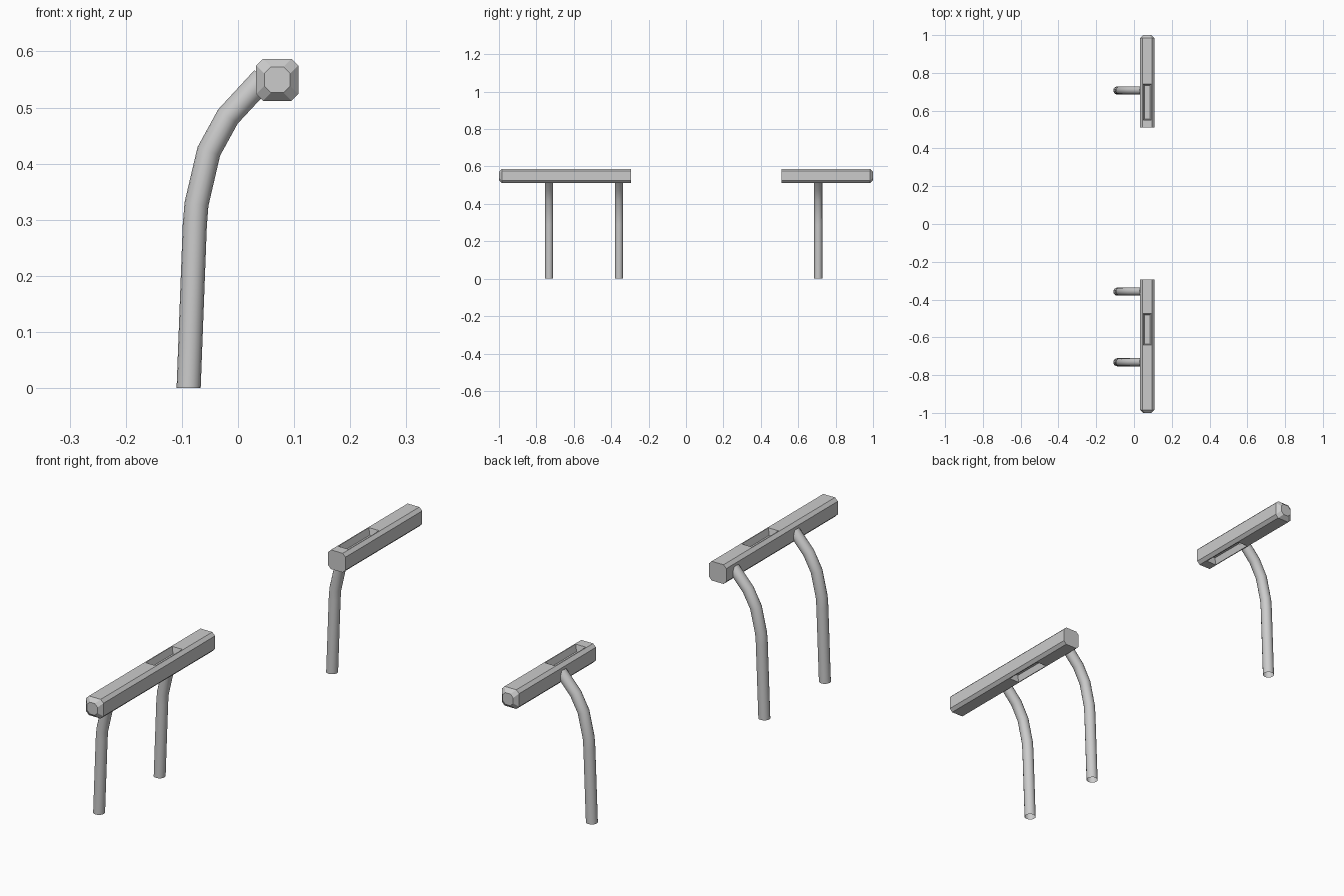
import bpy, bmesh, math
from mathutils import Vector

if "Cube" in bpy.data.objects:
    bpy.data.objects.remove(bpy.data.objects["Cube"])

CX, CZ, HALF = 0.07, 0.5495, 0.0375   # rail centre line and half thickness


def loft(name, rings, caps=True, smooth=False):
    bm = bmesh.new()
    loops = [[bm.verts.new(p) for p in ring] for ring in rings]
    for a, b in zip(loops, loops[1:]):
        n = len(a)
        for i in range(n):
            bm.faces.new((a[i], a[(i + 1) % n], b[(i + 1) % n], b[i]))
    if caps:
        bm.faces.new(loops[0])
        bm.faces.new(loops[-1])
    bmesh.ops.recalc_face_normals(bm, faces=bm.faces)
    mesh = bpy.data.meshes.new(name)
    bm.to_mesh(mesh)
    bm.free()
    for p in mesh.polygons:
        p.use_smooth = smooth
    obj = bpy.data.objects.new(name, mesh)
    bpy.context.collection.objects.link(obj)
    return obj


def octagon(y, h, c):
    k = h - c
    pts = [(h, -k), (h, k), (k, h), (-k, h), (-h, k), (-h, -k), (-k, -h), (k, -h)]
    return [(CX + x, y, CZ + z) for x, z in pts]


def rectangle(y0, y1, hx, z):
    return [(CX - hx, y0, z), (CX + hx, y0, z), (CX + hx, y1, z), (CX - hx, y1, z)]


def rail(name, inner_y, outer_y, slot0, slot1):
    # octagonal bar, plain at the inner end and chamfered at the outer end
    s = 1 if outer_y > inner_y else -1
    bar = loft(name, [octagon(inner_y, HALF, 0.012),
                      octagon(outer_y - s * 0.016, HALF, 0.012),
                      octagon(outer_y, 0.023, 0.012)])
    # tapered pockets in the top and the underside
    for d in (1, -1):
        cutter = loft("slot_cutter", [
            rectangle(slot0 + 0.006, slot1 - 0.006, 0.014, CZ + d * (HALF - 0.025)),
            rectangle(slot0, slot1, 0.022, CZ + d * HALF),
            rectangle(slot0, slot1, 0.022, CZ + d * (HALF + 0.02))])
        cutter.hide_render = True
        mod = bar.modifiers.new("slot", 'BOOLEAN')
        mod.operation, mod.solver, mod.object = 'DIFFERENCE', 'EXACT', cutter
        bpy.context.view_layer.objects.active = bar
        bpy.ops.object.modifier_apply(modifier=mod.name)
        bpy.data.objects.remove(cutter)


def leg(name, y, r=0.0215, sides=16):
    # bent tube swept in the xz plane with mitred joints, open at the foot
    path = [Vector(p) for p in ((-0.088, 0), (-0.077, 0.29), (-0.074, 0.328), (-0.052, 0.422),
                                (-0.018, 0.484), (0.045, 0.552))]
    rings = []
    for i, p in enumerate(path):
        a = (p - path[max(i - 1, 0)]).normalized()
        b = (path[min(i + 1, len(path) - 1)] - p).normalized()
        t = (a + b).normalized()
        n = Vector((t.y, -t.x))
        if i == 0:
            n = Vector((1, 0))
        ring = []
        for k in range(sides):
            ang = math.tau * k / sides
            q = p + n * r * math.cos(ang)
            ring.append((q.x, y + r * math.sin(ang), q.y))
        rings.append(ring)
    loft(name, rings, caps=False, smooth=True)


# Handrails
rail("long_rail", -0.295, -1.0, -0.64, -0.475)
rail("short_rail", 0.51, 1.0, 0.55, 0.74)

# Curved supports
for i, y in enumerate((-0.732, -0.358, 0.707)):
    leg(f"support_leg_{i + 1}", y)
